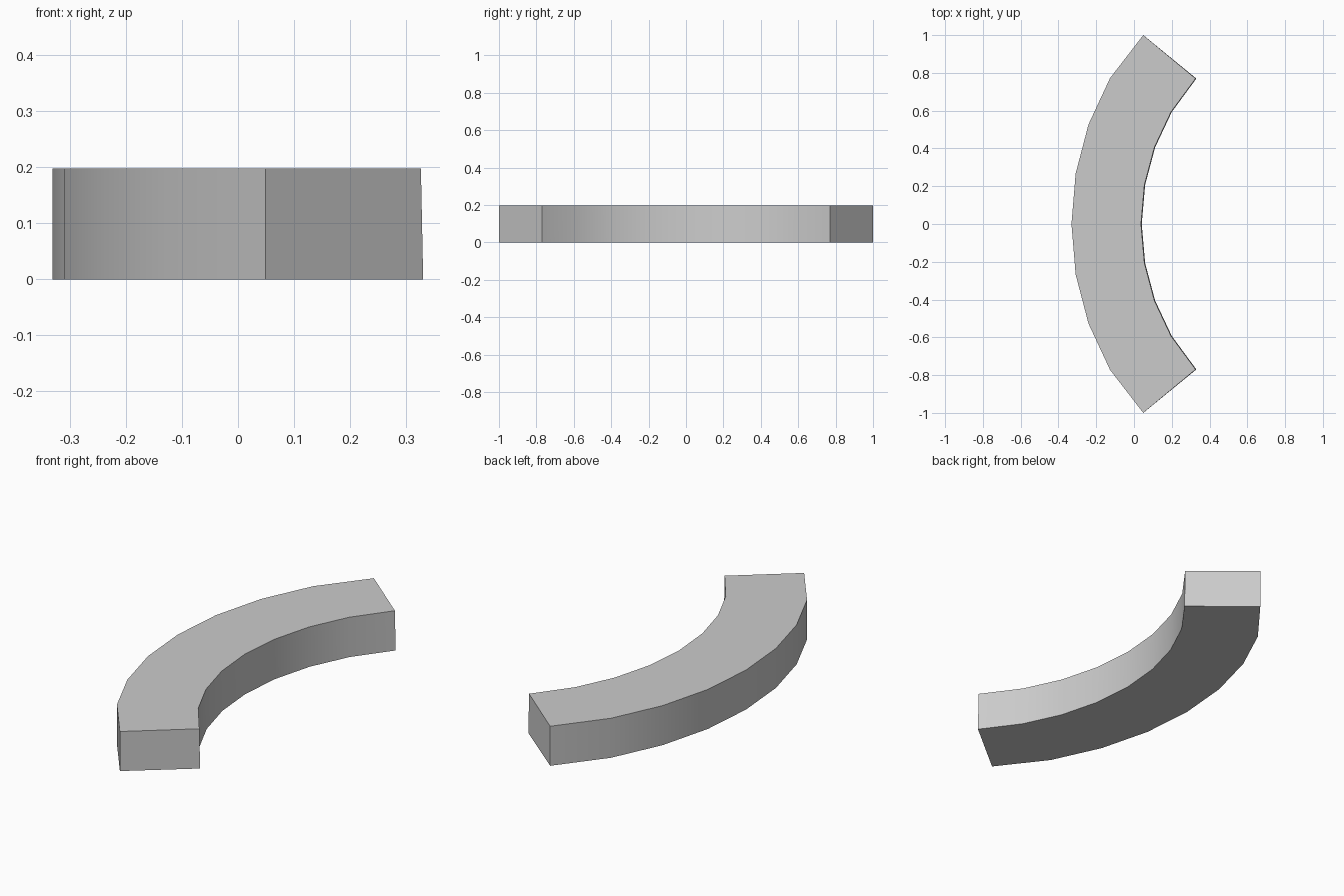
import bpy, bmesh, math

if "Cube" in bpy.data.objects:
    bpy.data.objects.remove(bpy.data.objects["Cube"])

HEIGHT = 0.197
# half outlines from the middle of the arc to its tip (x, y)
OUTER = [(-0.331, 0), (-0.309, 0.267), (-0.241, 0.527), (-0.127, 0.772), (0.049, 1.0)]
INNER = [(0.037, 0), (0.055, 0.207), (0.108, 0.406), (0.196, 0.593), (0.326, 0.77)]


def mirrored(half, dx=0.0):
    """Full outline from -y tip to +y tip."""
    return [(x + dx, -y) for x, y in reversed(half[1:])] + [(x + dx, y) for x, y in half]


bm = bmesh.new()


def rail(half, z, dx=0.0):
    return [bm.verts.new((x, y, z)) for x, y in mirrored(half, dx)]


# four rails of the curved block; the inner wall leans out slightly at the base
rails = [rail(OUTER, 0), rail(INNER, 0, 0.004), rail(INNER, HEIGHT), rail(OUTER, HEIGHT)]
for k in range(4):
    a, b = rails[k], rails[(k + 1) % 4]
    for i in range(len(a) - 1):
        bm.faces.new((a[i], a[i + 1], b[i + 1], b[i]))
# end caps
bm.faces.new([r[0] for r in rails])
bm.faces.new([r[-1] for r in rails])
bmesh.ops.recalc_face_normals(bm, faces=bm.faces)

mesh = bpy.data.meshes.new("curved_block")
bm.to_mesh(mesh)
bm.free()
block = bpy.data.objects.new("curved_block", mesh)
bpy.context.collection.objects.link(block)

grey = bpy.data.materials.new("light_grey")
grey.diffuse_color = (0.6, 0.6, 0.6, 1)
grey.use_nodes = True
grey.node_tree.nodes["Principled BSDF"].inputs["Base Color"].default_value = grey.diffuse_color
mesh.materials.append(grey)

# smooth curved walls, crisp rims
bpy.context.view_layer.objects.active = block
block.select_set(True)
bpy.ops.object.shade_smooth_by_angle(angle=math.radians(30))
